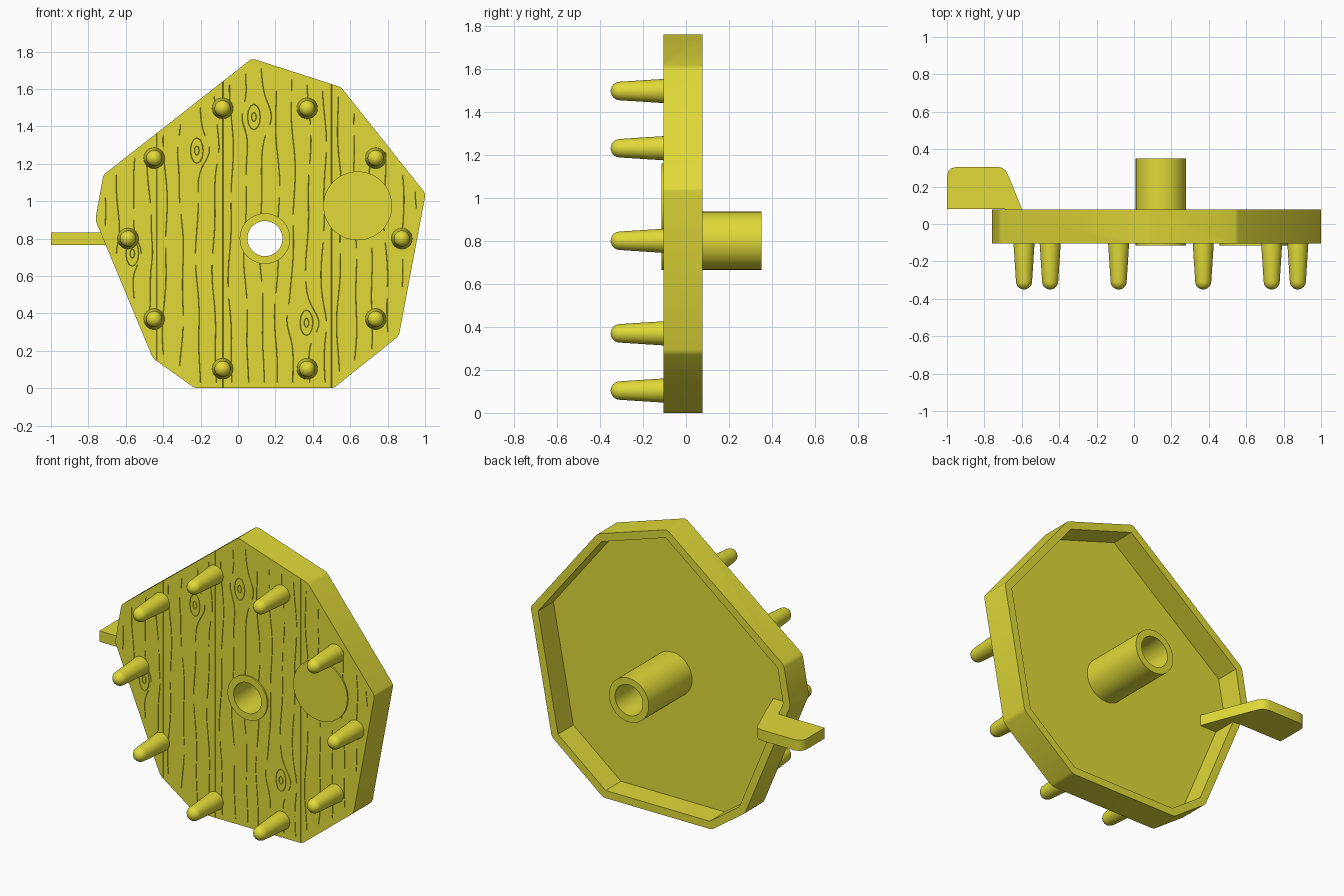
import bpy, bmesh, random
from math import sin, cos, pi, exp, radians
from mathutils import Vector

if "Cube" in bpy.data.objects:
    bpy.data.objects.remove(bpy.data.objects["Cube"])

random.seed(5)
FRONT, BACK, FLOOR = -0.105, 0.077, -0.072
CX, CZ = 0.144, 0.80
OUTLINE = [(-0.23, 0), (0.51, 0), (0.86, 0.28), (1.003, 1.04), (0.55, 1.61),
           (0.075, 1.763), (-0.72, 1.14), (-0.763, 0.90), (-0.455, 0.16)]

mat = bpy.data.materials.new("yellow")
mat.diffuse_color = (0.75, 0.70, 0.04, 1)
mat.use_nodes = True
mat.node_tree.nodes["Principled BSDF"].inputs["Base Color"].default_value = mat.diffuse_color


def make(name, bm, angle=35):
    bmesh.ops.recalc_face_normals(bm, faces=bm.faces)
    me = bpy.data.meshes.new(name)
    bm.to_mesh(me)
    bm.free()
    ob = bpy.data.objects.new(name, me)
    bpy.context.collection.objects.link(ob)
    me.materials.append(mat)
    smooth(ob, angle)
    return ob


def smooth(ob, angle=35):
    bpy.ops.object.select_all(action='DESELECT')
    ob.select_set(True)
    bpy.context.view_layer.objects.active = ob
    bpy.ops.object.shade_smooth_by_angle(angle=radians(angle))


def lathe(name, profile, cx, cz, n=48, closed=False):
    """Spin (radius, y) points around a y-parallel axis."""
    bm = bmesh.new()
    rings = [[bm.verts.new((cx + r * cos(2 * pi * i / n), y, cz + r * sin(2 * pi * i / n)))
              for i in range(n)] for r, y in profile]
    pairs = list(zip(rings, rings[1:])) + ([(rings[-1], rings[0])] if closed else [])
    for a, b in pairs:
        for i in range(n):
            j = (i + 1) % n
            bm.faces.new((a[i], a[j], b[j], b[i]))
    if not closed:
        bm.faces.new(rings[0])
        bm.faces.new(rings[-1])
    return make(name, bm)


def inset(poly, d):
    """Offset a counter-clockwise convex outline inward."""
    out = []
    for i in range(len(poly)):
        a, b, c = (Vector(poly[(i + k) % len(poly)]) for k in (-1, 0, 1))
        n1 = Vector((-(b - a).y, (b - a).x)).normalized()
        n2 = Vector((-(c - b).y, (c - b).x)).normalized()
        out.append(b + (n1 + n2) * d / (1 + n1.dot(n2)))
    return out


def inside(poly, x, z):
    return all((b[0] - a[0]) * (z - a[1]) - (b[1] - a[1]) * (x - a[0]) > 0
               for a, b in zip(poly, poly[1:] + poly[:1]))


def cut(ob, cutter):
    mod = ob.modifiers.new("cut", 'BOOLEAN')
    mod.operation, mod.solver, mod.object = 'DIFFERENCE', 'EXACT', cutter
    mod.use_self = True
    bpy.context.view_layer.objects.active = ob
    bpy.ops.object.modifier_apply(modifier=mod.name)
    bpy.data.objects.remove(cutter)


# hollow plate, open at the back
bm = bmesh.new()
inner = inset(OUTLINE, 0.047)
loops = [[bm.verts.new((p[0], y, p[1])) for p in poly]
         for poly, y in ((OUTLINE, FRONT), (OUTLINE, BACK), (inner, BACK), (inner, FLOOR))]
for a, b in zip(loops, loops[1:]):
    for i in range(len(a)):
        j = (i + 1) % len(a)
        bm.faces.new((a[i], a[j], b[j], b[i]))
bm.faces.new(loops[0])
bm.faces.new(loops[-1])
corners = [bm.edges.get((a, b)) for a, b in zip(loops[0], loops[1])]
bmesh.ops.bevel(bm, geom=corners, offset=0.015, segments=2, profile=0.5, affect='EDGES')
plate = make("plate", bm)

# wood grain: very fine V grooves cut into the front
grain = bmesh.new()


def groove(pts, w=0.004, loop=False):
    rings = []
    for i, p in enumerate(pts):
        if loop:
            t = Vector(pts[(i + 1) % len(pts)]) - Vector(pts[i - 1])
        else:
            t = Vector(pts[min(i + 1, len(pts) - 1)]) - Vector(pts[max(i - 1, 0)])
        t.normalize()
        nx, nz = t.y * w, -t.x * w
        rings.append([grain.verts.new((p[0] + s * nx, y, p[1] + s * nz))
                      for s, y in ((-1, FRONT - 0.004), (1, FRONT - 0.004), (0, FRONT + 0.004))])
    for a, b in list(zip(rings, rings[1:])) + ([(rings[-1], rings[0])] if loop else []):
        for i in range(3):
            j = (i + 1) % 3
            grain.faces.new((a[i], a[j], b[j], b[i]))
    if not loop:
        grain.faces.new(rings[0])
        grain.faces.new(rings[-1])


PLANKS = [-0.435, -0.08, 0.50]
KNOTS = [(-0.22, 1.27), (0.085, 1.45), (0.366, 0.35), (-0.565, 0.72)]
safe = [tuple(p) for p in inset(OUTLINE, 0.03)]
for x in PLANKS:
    groove([(x, -0.05), (x, 1.85)])
for kx, kz in KNOTS:
    for r in (0.012, 0.034):
        groove([(kx + r * cos(i * pi / 6), kz + 2.0 * r * sin(i * pi / 6)) for i in range(12)], 0.003, True)
edges = [-0.76] + PLANKS + [1.0]
for lo, hi in zip(edges, edges[1:]):
    n = round((hi - lo) / 0.085)
    for k in range(n):
        x0 = lo + (k + 0.5) * (hi - lo) / n
        ph, run, left = random.uniform(0, 6), [], random.randint(8, 22)
        for s in range(60):
            z = 0.03 + s * 0.03
            x = x0 + 0.010 * sin(5 * z + ph) + 0.005 * sin(13 * z + 2 * ph)
            for kx, kz in KNOTS:
                d = x0 - kx
                if abs(d) < 0.1:
                    x += (1 if d > 0 else -1) * max(0, 0.058 - abs(d) * 0.5) * exp(-((z - kz) / 0.09) ** 2)
            ok = inside(safe, x, z) and lo + 0.015 < x < hi - 0.015
            if ok and left > 0:
                run.append((x, z))
                left -= 1
            else:
                if len(run) > 2:
                    groove(run, 0.003)
                run, left = [], random.randint(6, 22)
        if len(run) > 2:
            groove(run, 0.003)
cut(plate, make("grain_cutter", grain))

# bore through the plate, then the hub tube
cut(plate, lathe("bore_cutter", [(0.115, -0.3), (0.115, 0.3)], CX, CZ))
smooth(plate, 20)
lathe("hub_tube", [(0.094, -0.114), (0.135, -0.114), (0.135, 0.35), (0.094, 0.35)],
      CX, CZ, 64, True)

# raised round badge on the front
lathe("badge_disc", [(0.184, -0.09), (0.184, -0.114)], 0.64, 0.975, 64)

# ring of ten tapered, round-tipped pegs
tip = [(0.043 * cos(a * pi / 12), -0.307 - 0.043 * sin(a * pi / 12)) for a in range(6)]
for i in range(10):
    a = 2 * pi * i / 10
    lathe(f"peg_{i + 1}", [(0.056, -0.09), (0.056, FRONT)] + tip + [(0.003, -0.35)],
          CX + 0.732 * cos(a), CZ + 0.732 * sin(a), 32)

# side lever rising from the cavity floor over the rim
prof = [(-0.54, -0.08), (-0.60, 0.08), (-0.672, 0.26), (-0.685, 0.285), (-0.705, 0.30),
        (-0.73, 0.305), (-0.95, 0.305), (-0.975, 0.298), (-0.993, 0.28), (-1.0, 0.255),
        (-1.0, 0.08), (-0.69, 0.08), (-0.69, -0.08)]
bm = bmesh.new()
face = bm.faces.new([bm.verts.new((x, y, 0.767)) for x, y in prof])
ext = bmesh.ops.extrude_face_region(bm, geom=[face])
bmesh.ops.translate(bm, vec=(0, 0, 0.066),
                    verts=[v for v in ext["geom"] if isinstance(v, bmesh.types.BMVert)])
make("side_lever", bm)
